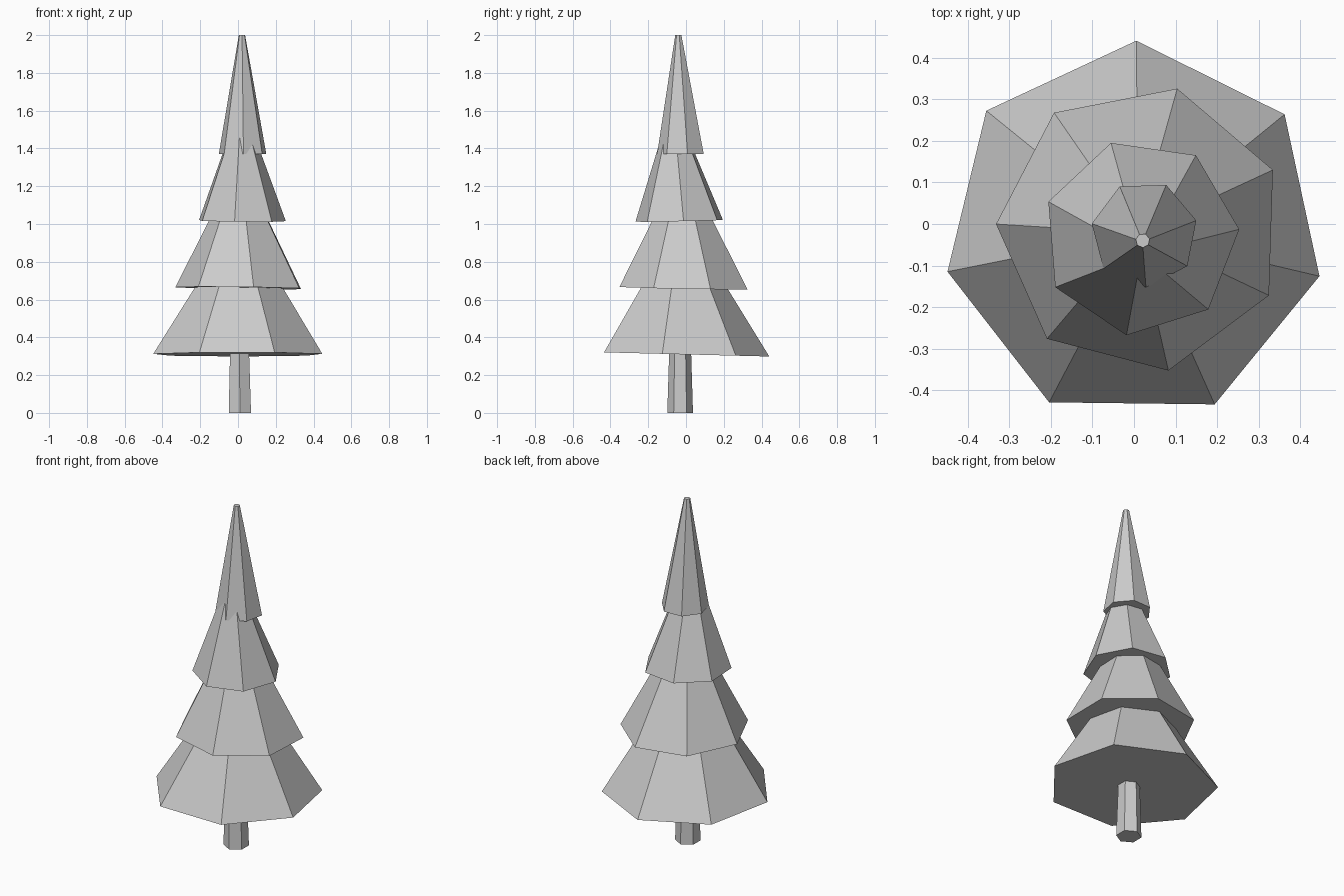
import bpy, bmesh, math

if "Cube" in bpy.data.objects:
    bpy.data.objects.remove(bpy.data.objects["Cube"])

mat = bpy.data.materials.new("light_grey")
mat.diffuse_color = (0.6, 0.6, 0.6, 1)
mat.use_nodes = True
mat.node_tree.nodes["Principled BSDF"].inputs["Base Color"].default_value = mat.diffuse_color


def frustum(name, sides, phase, bottom, top, slope=(0, 0)):
    """Flat-shaded tapered prism; bottom/top = (cx, cy, z, radius), slope tilts the base."""
    bm = bmesh.new()
    rings = []
    for (cx, cy, z, r), (sx, sy) in ((bottom, slope), (top, (0, 0))):
        ring = []
        for i in range(sides):
            a = math.radians(phase) + 2 * math.pi * i / sides
            dx, dy = r * math.cos(a), r * math.sin(a)
            ring.append(bm.verts.new((cx + dx, cy + dy, z + sx * dx + sy * dy)))
        rings.append(ring)
    lo, hi = rings
    for i in range(sides):
        j = (i + 1) % sides
        bm.faces.new((lo[i], lo[j], hi[j], hi[i]))
    bm.faces.new(lo[::-1])
    bm.faces.new(hi)
    me = bpy.data.meshes.new(name)
    bm.to_mesh(me)
    bm.free()
    me.materials.append(mat)
    ob = bpy.data.objects.new(name, me)
    bpy.context.collection.objects.link(ob)
    return ob


# Trunk: six sides, slightly tapered
frustum("trunk", 6, 90, (0.01, -0.031, 0, 0.068), (0.008, -0.031, 0.36, 0.057))

# Foliage tiers: seven sides, slightly tilted and twisted against each other
frustum("foliage_bottom", 7, 89.3, (0, -0.018, 0.31, 0.459),
        (0.006, -0.021, 0.76, 0.178), (0, -0.025))
frustum("foliage_lower_middle", 7, 178.2, (0.016, -0.011, 0.661, 0.348),
        (0.01, -0.018, 1.12, 0.112), (-0.012, -0.018))
frustum("foliage_upper_middle", 7, 4.6, (0.016, -0.032, 1.017, 0.238),
        (0.018, -0.064, 1.54, 0.043), (-0.01, 0.022))
frustum("foliage_top", 7, 66, (0.025, -0.024, 1.37, 0.129),
        (0.021, -0.04, 2.0, 0.017))
